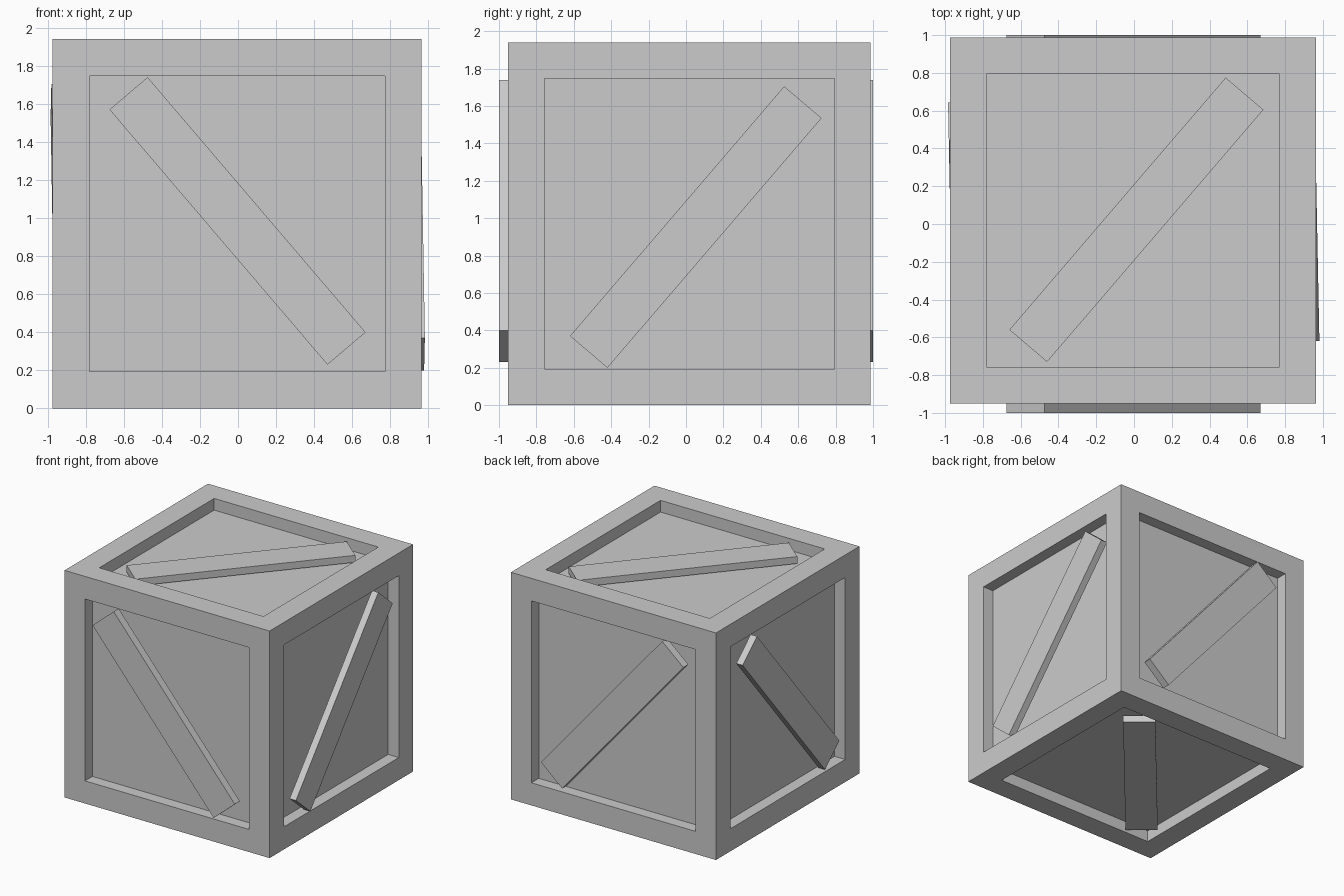
import bpy, bmesh
from mathutils import Vector

if "Cube" in bpy.data.objects:
    bpy.data.objects.remove(bpy.data.objects["Cube"])


def add_object(name, bm):
    bmesh.ops.recalc_face_normals(bm, faces=bm.faces)
    mesh = bpy.data.meshes.new(name)
    bm.to_mesh(mesh)
    bm.free()
    obj = bpy.data.objects.new(name, mesh)
    bpy.context.collection.objects.link(obj)
    return obj


def board(name, outline, inward):
    """Thin plank: the outer outline pushed inward by its thickness."""
    bm = bmesh.new()
    a = [bm.verts.new(p) for p in outline]
    b = [bm.verts.new(Vector(p) + Vector(inward)) for p in outline]
    bm.faces.new(a)
    bm.faces.new(b)
    for i in range(4):
        j = (i + 1) % 4
        bm.faces.new((a[i], a[j], b[j], b[i]))
    return add_object(name, bm)


# Crate body: a box with every face inset and sunk to leave a frame
bm = bmesh.new()
bmesh.ops.create_cube(bm, size=1)
bmesh.ops.scale(bm, verts=bm.verts, vec=(1.938, 1.937, 1.94))
bmesh.ops.translate(bm, verts=bm.verts, vec=Vector((-0.005, 0.018, 0.97)))
bmesh.ops.recalc_face_normals(bm, faces=bm.faces)
panels = bm.faces[:]
bmesh.ops.inset_individual(bm, faces=panels, thickness=0.193, use_even_offset=True)
for f in [f for f in bm.faces if f.calc_area() > 2]:
    n = f.normal.copy()
    sunk = bmesh.ops.extrude_discrete_faces(bm, faces=[f])["faces"][0]
    bmesh.ops.translate(bm, verts=sunk.verts, vec=n * -0.1)
add_object("crate_body", bm)

T = 0.06  # plank thickness

# Diagonal planks on front and back
xz = [(-0.675, 1.57), (-0.475, 1.74), (0.67, 0.40), (0.47, 0.23)]
board("front_brace", [(x, -1.0, z) for x, z in xz], (0, T + 0.008, 0))
board("back_brace", [(x, 1.0, z) for x, z in xz], (0, -T - 0.008, 0))

# Slightly skewed diagonal planks on right and left
yz = [(-0.62, 0.37), (-0.42, 0.20), (0.725, 1.535), (0.525, 1.705)]
board("right_brace",
      [(0.967 - 0.02 * (y - 0.11), y, z) for y, z in yz], (-T, 0, 0))
board("left_brace",
      [(-0.975 - 0.02 * (y - 0.25), y - 0.083, z) for y, z in yz], (T, 0, 0))

# Diagonal planks on top and bottom, kept below the frame surface
xy = [(-0.66, -0.56), (-0.46, -0.73), (0.685, 0.605), (0.485, 0.775)]
board("top_brace", [(x, y, 1.918) for x, y in xy], (0, 0, -T))
board("bottom_brace", [(x - 0.083, y - 0.025, 0.02) for x, y in xy], (0, 0, T))
